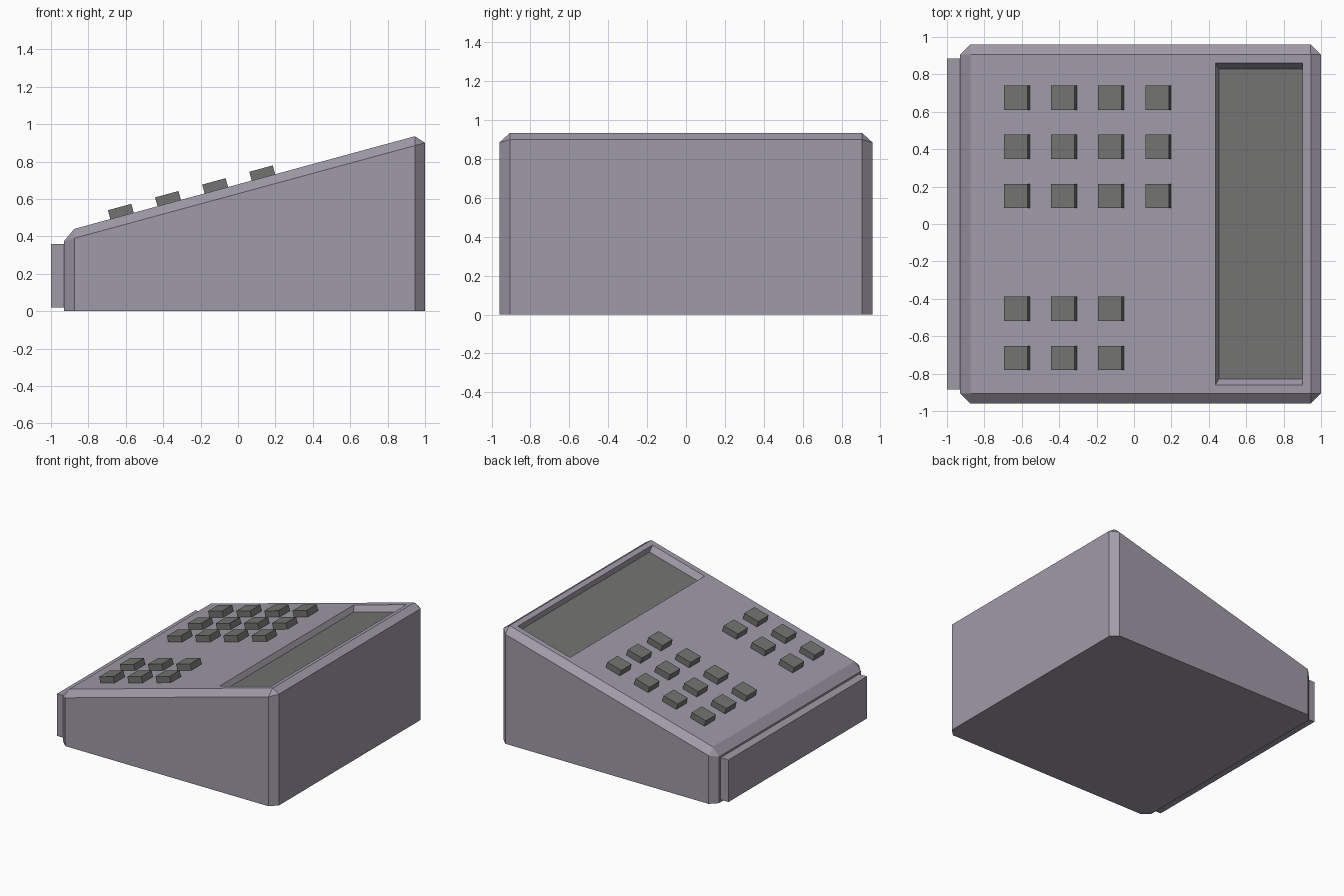
import bpy, bmesh, math
from mathutils import Vector, Matrix

if "Cube" in bpy.data.objects:
    bpy.data.objects.remove(bpy.data.objects["Cube"])

SLOPE = 0.272
ANGLE = math.atan(SLOPE)
NORMAL = Vector((-math.sin(ANGLE), 0, math.cos(ANGLE)))


def surf(x):
    return 0.44 + SLOPE * (x + 0.875)


def on_slope(x, y, h=0.0):
    """Point h above the sloping top panel."""
    return Vector((x, y, surf(x))) + NORMAL * h


def material(name, rgb):
    m = bpy.data.materials.new(name)
    m.diffuse_color = (*rgb, 1)
    m.use_nodes = True
    m.node_tree.nodes["Principled BSDF"].inputs["Base Color"].default_value = m.diffuse_color
    return m


def finish(bm, name, *mats):
    bmesh.ops.recalc_face_normals(bm, faces=bm.faces)
    mesh = bpy.data.meshes.new(name)
    bm.to_mesh(mesh)
    bm.free()
    for m in mats:
        mesh.materials.append(m)
    ob = bpy.data.objects.new(name, mesh)
    bpy.context.collection.objects.link(ob)
    return ob


def box(name, size, matrix, mat):
    bm = bmesh.new()
    bmesh.ops.create_cube(bm, size=1, matrix=Matrix.Diagonal((*size, 1)))
    ob = finish(bm, name, mat)
    ob.matrix_world = matrix
    return ob


casing = material("casing_grey", (0.35, 0.325, 0.39))
dark = material("dark_grey", (0.17, 0.17, 0.165))

# Wedge body with chamfered corners and a recessed screen
X0, X1, Y, C = -0.93, 1.0, 0.96, 0.055
outline = [(X0, C - Y), (X0 + C, -Y), (X1 - C, -Y), (X1, C - Y),
           (X1, Y - C), (X1 - C, Y), (X0 + C, Y), (X0, Y - C)]


def rect(x0, x1, y, h=0.0):
    return [on_slope(*p, h) for p in ((x0, -y), (x1, -y), (x1, y), (x0, y))]


bm = bmesh.new()
bottom = [bm.verts.new((x, y, 0)) for x, y in outline]
upper = [bm.verts.new((x, y, surf(x) - 0.05)) for x, y in outline]
top = [bm.verts.new(p) for p in rect(X0 + C, X1 - C, Y - C)]
rim = [bm.verts.new(p) for p in rect(0.435, 0.902, 0.86)]
floor = [bm.verts.new(p) for p in rect(0.443, 0.894, 0.828, -0.045)]
bm.faces.new(bottom)
for lo, hi in ((bottom, upper), (top, rim), (rim, floor)):
    n = len(lo)
    for i in range(n):
        j = (i + 1) % n
        bm.faces.new((lo[i], lo[j], hi[j], hi[i]))
for i in range(4):
    bm.faces.new((upper[2 * i], upper[2 * i + 1], top[i]))
    bm.faces.new((upper[2 * i + 1], upper[(2 * i + 2) % 8], top[(i + 1) % 4], top[i]))
bm.faces.new(floor).material_index = 1
finish(bm, "body", casing, dark)

# Low-end plate
box("end_plate", (0.08, 1.77, 0.34), Matrix.Translation((-0.96, 0, 0.19)), casing)

# Keys: three rows of four and two rows of three
tilt = Matrix.Rotation(-ANGLE, 4, 'Y')
for r, (y, count) in enumerate(((0.675, 4), (0.413, 4), (0.15, 4), (-0.453, 3), (-0.716, 3))):
    for c in range(count):
        pos = on_slope(-0.62 + 0.252 * c, y, 0.02)
        box(f"key_{r + 1}_{c + 1}", (0.13, 0.13, 0.058), Matrix.Translation(pos) @ tilt, dark)
